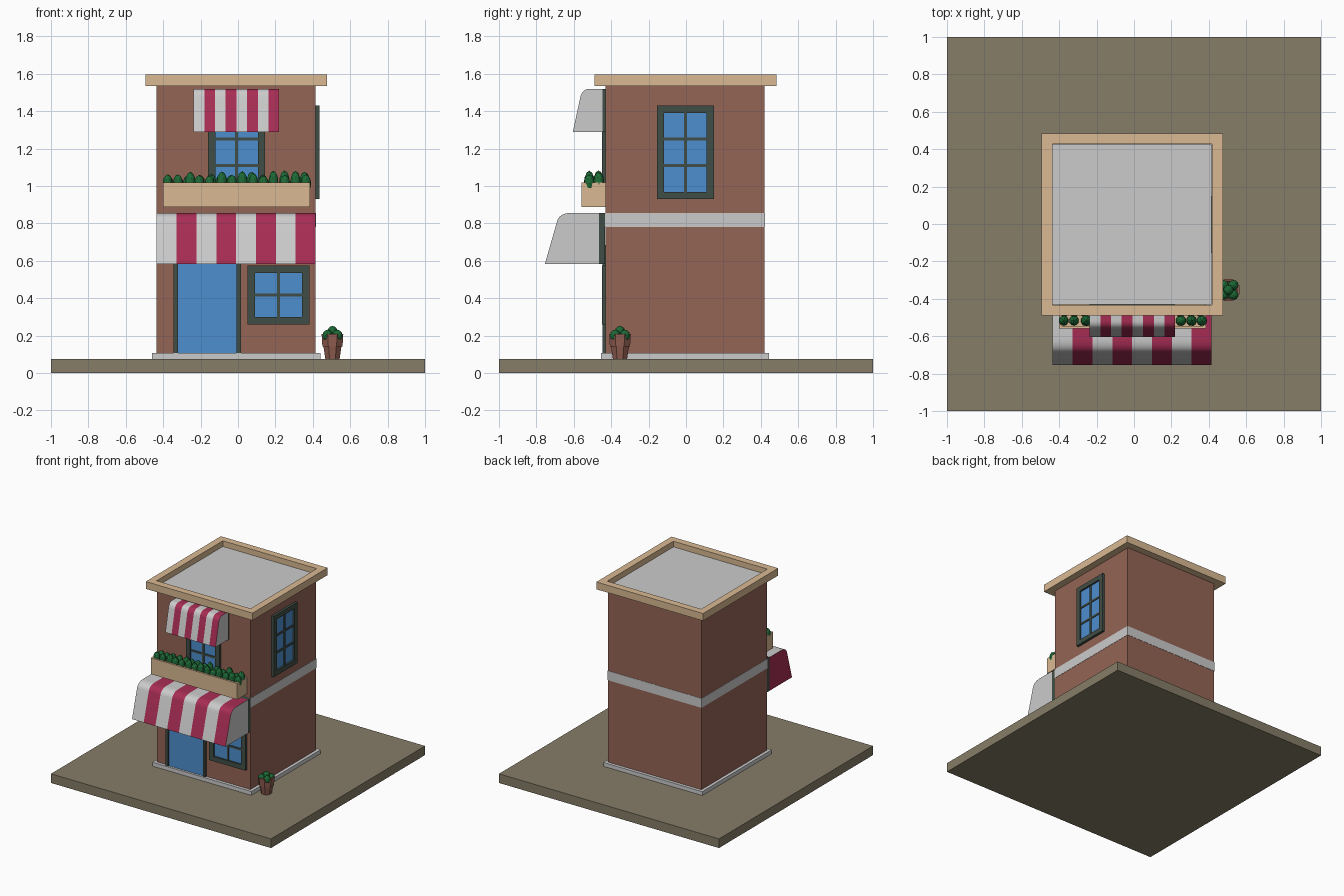
import bpy, bmesh, math, random
from mathutils import Matrix, Vector

if "Cube" in bpy.data.objects:
    bpy.data.objects.remove(bpy.data.objects["Cube"])

random.seed(4)


def mat(name, r, g, b):
    m = bpy.data.materials.new(name)
    m.diffuse_color = (r, g, b, 1)
    m.use_nodes = True
    m.node_tree.nodes["Principled BSDF"].inputs["Base Color"].default_value = m.diffuse_color
    return m


BRICK = mat("brick", .30, .13, .093)
BEIGE = mat("beige", .70, .49, .29)
DARK = mat("dark_frame", .053, .076, .061)
BLUE = mat("blue_glass", .076, .275, .63)
RED = mat("crimson", .39, .026, .09)
WHITE = mat("white", .8, .8, .8)
GREEN = mat("leaf", .012, .14, .036)
EARTH = mat("paving", .238, .205, .138)
CLAY = mat("clay", .28, .11, .08)


def finish(name, bm, *mats):
    bmesh.ops.recalc_face_normals(bm, faces=bm.faces)
    me = bpy.data.meshes.new(name)
    bm.to_mesh(me)
    bm.free()
    for m in mats:
        if m:
            me.materials.append(m)
    ob = bpy.data.objects.new(name, me)
    bpy.context.collection.objects.link(ob)
    return ob


def boxes(name, m, *specs):
    """Each spec is x0, x1, y0, y1, z0, z1."""
    bm = bmesh.new()
    for x0, x1, y0, y1, z0, z1 in specs:
        t = Matrix.Translation(((x0 + x1) / 2, (y0 + y1) / 2, (z0 + z1) / 2))
        bmesh.ops.create_cube(bm, size=1, matrix=t @ Matrix.Diagonal((x1 - x0, y1 - y0, z1 - z0, 1)))
    return finish(name, bm, m)


def ring(x0, x1, y0, y1, z0, z1, w):
    """Four boxes forming a rectangular rim seen from above."""
    return [(x0, x1, y0, y0 + w, z0, z1), (x0, x1, y1 - w, y1, z0, z1),
            (x0, x0 + w, y0 + w, y1 - w, z0, z1), (x1 - w, x1, y0 + w, y1 - w, z0, z1)]


def window(name, w, z0, z1, rows, loc, rot=0):
    f, d, h = .039, .02, w / 2
    parts = [(-h, -h + f, -d, 0, z0, z1), (h - f, h, -d, 0, z0, z1),
             (-h + f, h - f, -d, 0, z0, z0 + f), (-h + f, h - f, -d, 0, z1 - f, z1),
             (-.008, .008, -.013, 0, z0 + f, z1 - f)]
    for i in range(1, rows):
        z = z0 + f + (z1 - z0 - 2 * f) * i / rows
        parts.append((-h + f, h - f, -.012, 0, z - .008, z + .008))
    frame = boxes(name + "_frame", DARK, *parts)
    glass = boxes(name + "_glass", BLUE, (-h + .01, h - .01, -.006, 0, z0 + .01, z1 - .01))
    for ob in (frame, glass):
        ob.location = loc
        ob.rotation_euler.z = rot


def awning(name, x0, x1, back, a, c, b, bottom, n=8):
    """Striped curved canopy; a, c, b are the bend's start, control and end."""
    a, c, b = Vector(a), Vector(c), Vector(b)
    prof = [Vector((back, a.y))]
    for i in range(9):
        t = i / 8
        prof.append(a * (1 - t) ** 2 + c * 2 * t * (1 - t) + b * t * t)
    prof.append(Vector(bottom))
    bm = bmesh.new()
    cols = [[bm.verts.new((x0 + (x1 - x0) * i / n, p.x, p.y)) for p in prof] for i in range(n + 1)]
    for i in range(n):
        for j in range(len(prof) - 1):
            fc = bm.faces.new((cols[i][j], cols[i][j + 1], cols[i + 1][j + 1], cols[i + 1][j]))
            fc.material_index = i % 2
            fc.smooth = True
    # end panels
    for col, k in ((cols[0], 1), (cols[-1], 0)):
        corner = bm.verts.new((col[0].co.x, back, bottom[1]))
        bm.faces.new(col + [corner]).material_index = k
    for e in bm.edges:
        if len(e.link_faces) == 2 and e.calc_face_angle(0) > .6:
            e.smooth = False
    return finish(name, bm, WHITE, RED)


def leaves(name, blobs):
    """Each blob is x, y, z, radius, half height."""
    bm = bmesh.new()
    for x, y, z, r, h in blobs:
        m = Matrix.Translation((x, y, z)) @ Matrix.Rotation(random.uniform(0, 6), 4, 'Z') @ Matrix.Diagonal((r, r, h, 1))
        bmesh.ops.create_icosphere(bm, subdivisions=2, radius=1, matrix=m)
    return finish(name, bm, GREEN)


# ground, plinth, walls, band, roof and cornice
boxes("ground_slab", EARTH, (-1, 1, -1, 1, 0, .075))
boxes("plinth", None, (-.46, .44, -.455, .445, .075, .107))
boxes("walls", BRICK, (-.435, .415, -.43, .42, .107, 1.54))
boxes("wall_band", None, (-.437, .417, -.432, .422, .78, .857))
boxes("roof", None, (-.435, .415, -.43, .425, 1.54, 1.55))
boxes("cornice", BEIGE, *ring(-.495, .475, -.49, .485, 1.535, 1.595, .058))

# windows
window("upper_front_window", .305, .93, 1.43, 3, (-.007, -.43, 0))
window("right_window", .305, .93, 1.43, 3, (.415, -.003, 0), math.pi / 2)
window("lower_front_window", .33, .26, .575, 2, (.217, -.43, 0))

# door
boxes("door_frame", DARK, (-.345, -.322, -.447, -.43, .107, .66), (-.007, .015, -.447, -.43, .107, .66),
      (-.345, .015, -.447, -.43, .66, .685))
boxes("door", BLUE, (-.322, -.007, -.437, -.43, .107, .66))

# awnings with dark mounting boards
awning("lower_awning", -.435, .415, -.465, (-.61, .857), (-.677, .857), (-.69, .81), (-.755, .582))
boxes("lower_awning_board", DARK, (-.435, .415, -.465, -.432, .582, .855))
awning("upper_awning", -.237, .22, -.447, (-.515, 1.52), (-.555, 1.52), (-.565, 1.475), (-.605, 1.29))
boxes("upper_awning_board", DARK, (-.237, .22, -.447, -.43, 1.29, 1.518))

# planter box with two rows of plants
boxes("planter", BEIGE, (-.4, .385, -.56, -.43, .887, 1.005),
      *ring(-.4, .385, -.56, -.43, 1.005, 1.02, .015))
leaves("planter_plants", [(-.373 + .0563 * i + random.uniform(-.006, .006), y, 1.015, random.uniform(.026, .03),
                           random.uniform(.032, .07)) for y in (-.517, -.467) for i in range(14)])

# clay pot: eight-sided lathe
bm = bmesh.new()
cx, cy = .505, -.353
k = 1 / math.cos(math.pi / 8)
prof = [(.038, .075), (.048, .142), (.054, .142), (.058, .21), (.047, .21), (.045, .195)]
rings = [[bm.verts.new((cx + r * k * math.cos((i + .5) * math.pi / 4),
                        cy + r * k * math.sin((i + .5) * math.pi / 4), z)) for i in range(8)] for r, z in prof]
for lo, hi in zip(rings, rings[1:]):
    for i in range(8):
        bm.faces.new((lo[i], lo[(i + 1) % 8], hi[(i + 1) % 8], hi[i]))
bm.faces.new(rings[0])
bm.faces.new(rings[-1])
finish("flower_pot", bm, CLAY)
leaves("pot_plant", [(cx + sx * .026, cy + sy * .026, .2, .028, .032) for sx in (-1, 1) for sy in (-1, 1)]
       + [(cx, cy, .222, .027, .03)])
